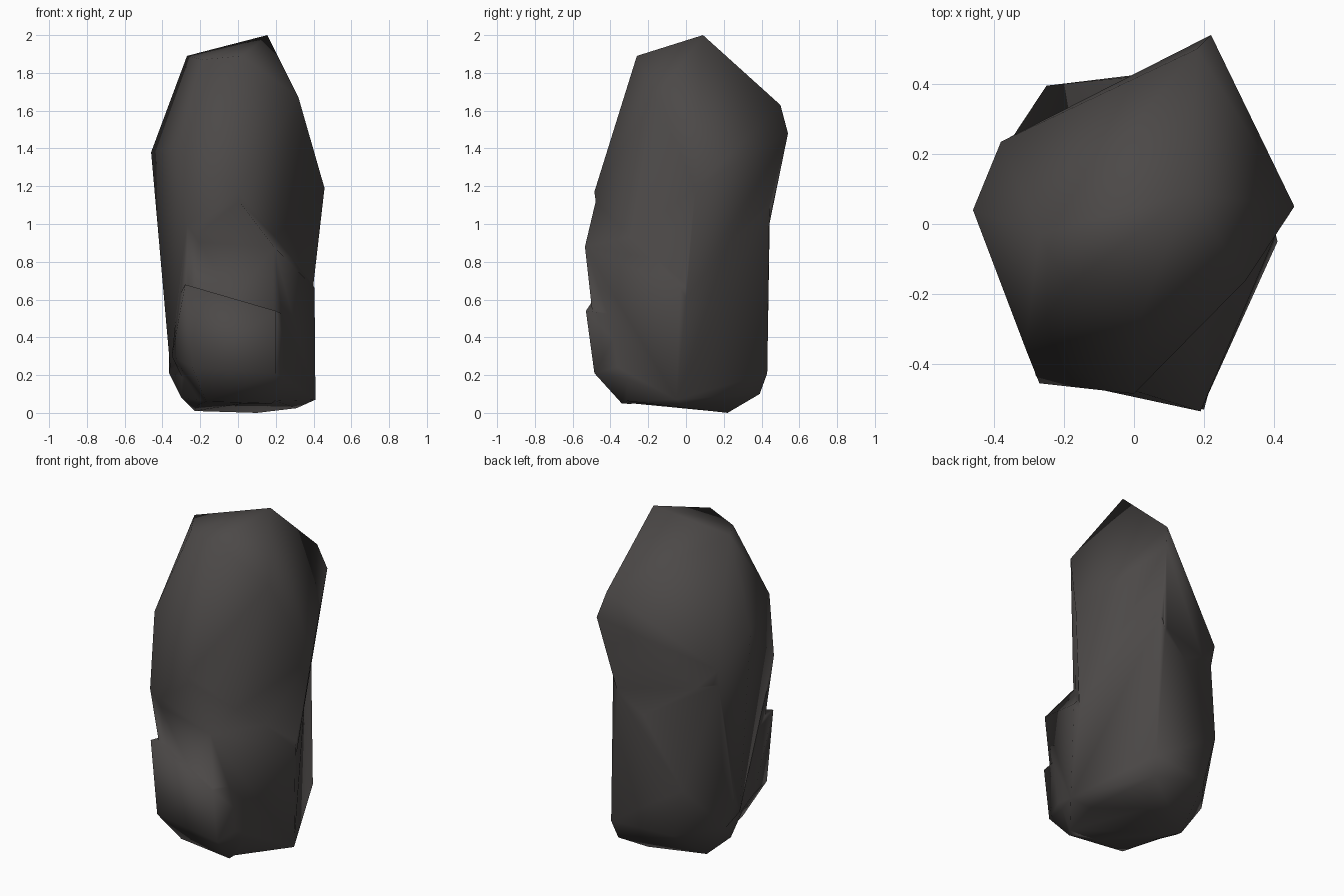
import bpy, bmesh

if "Cube" in bpy.data.objects:
    bpy.data.objects.remove(bpy.data.objects["Cube"])

stone = bpy.data.materials.new("dark grey stone")
stone.diffuse_color = (0.072, 0.066, 0.064, 1)
stone.use_nodes = True
stone.node_tree.nodes["Principled BSDF"].inputs["Base Color"].default_value = stone.diffuse_color


def rock(name, points):
    """Boulder chunk: convex hull of its corner points."""
    bm = bmesh.new()
    for p in points:
        bm.verts.new(p)
    bmesh.ops.convex_hull(bm, input=bm.verts)
    bmesh.ops.delete(bm, geom=[v for v in bm.verts if not v.link_faces], context='VERTS')
    bmesh.ops.recalc_face_normals(bm, faces=bm.faces)
    me = bpy.data.meshes.new(name)
    bm.to_mesh(me)
    bm.free()
    me.materials.append(stone)
    ob = bpy.data.objects.new(name, me)
    bpy.context.collection.objects.link(ob)
    return ob


# tall upper mass with slanted top and overhanging back
boulder = rock("boulder", [
    (0.155, 0.09, 2.0), (-0.27, -0.03, 1.89), (0.02, -0.26, 1.89), (-0.19, -0.18, 1.87),
    (0.32, -0.16, 1.67), (0.18, 0.50, 1.63), (0.22, 0.54, 1.48),
    (-0.46, 0.04, 1.38), (-0.31, -0.355, 1.42), (-0.38, 0.235, 1.2),
    (0.458, 0.05, 1.19), (0.0, -0.485, 1.17), (-0.27, -0.455, 1.0),
    (0.39, 0.0, 0.6), (-0.36, 0.0, 0.25), (-0.26, -0.3, 0.3),
    (0.1, 0.38, 0.7), (0.1, -0.38, 0.4), (0.0, 0.2, 0.2)])

# broad base, swelling towards the front right
base = rock("base_rock", [
    (0.0, -0.475, 1.14), (0.19, -0.535, 0.88), (-0.25, -0.44, 0.97),
    (0.405, -0.03, 0.66), (0.2, 0.45, 1.1), (-0.01, 0.42, 0.9), (-0.25, 0.395, 0.5),
    (-0.37, 0.22, 1.1), (-0.365, 0.14, 0.21), (0.2, 0.43, 0.21), (0.18, 0.39, 0.1),
    (-0.18, 0.38, 0.2), (0.41, -0.05, 0.07), (0.31, 0.0, 0.025), (0.1, 0.22, 0.0),
    (-0.23, 0.13, 0.01), (-0.3, 0.0, 0.08), (0.18, -0.47, 0.3), (-0.26, -0.3, 0.3),
    (-0.15, -0.26, 0.06), (0.2, -0.3, 0.04)])

# slab leaning on the lower front
slab = rock("front_slab", [
    (-0.28, -0.435, 0.68), (0.2, -0.53, 0.54), (0.2, -0.485, 0.21), (-0.24, -0.43, 0.24),
    (-0.35, -0.15, 0.3), (-0.32, -0.15, 0.6), (0.29, -0.2, 0.5), (0.3, -0.15, 0.15),
    (-0.17, -0.3, 0.06), (0.18, -0.34, 0.05), (-0.22, 0.0, 0.03), (0.2, 0.0, 0.04)])

# fuse the chunks into one rock
for part in (base, slab):
    mod = boulder.modifiers.new("fuse", 'BOOLEAN')
    mod.operation = 'UNION'
    mod.solver = 'EXACT'
    mod.object = part
dg = bpy.context.evaluated_depsgraph_get()
fused = bpy.data.meshes.new_from_object(boulder.evaluated_get(dg))
boulder.modifiers.clear()
boulder.data = fused
for part in (base, slab):
    bpy.data.objects.remove(part)

# weld slivers and shade smooth all over
bm = bmesh.new()
bm.from_mesh(fused)
bmesh.ops.remove_doubles(bm, verts=bm.verts, dist=0.03)
bmesh.ops.triangulate(bm, faces=bm.faces)
bmesh.ops.recalc_face_normals(bm, faces=bm.faces)
for f in bm.faces:
    f.smooth = True
    f.material_index = 0
bm.to_mesh(fused)
bm.free()
